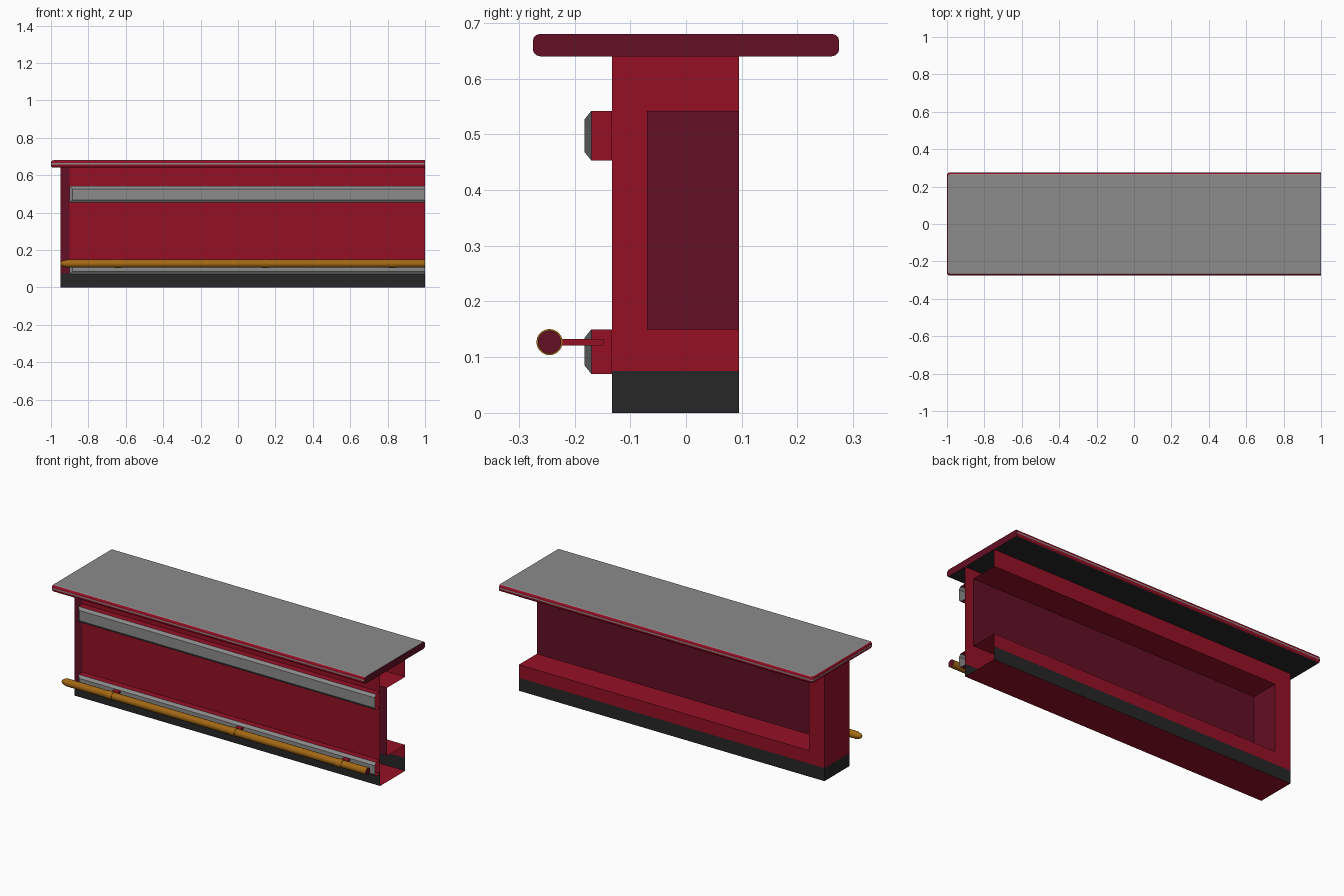
import bpy, bmesh, math
from mathutils import Matrix, Vector

if "Cube" in bpy.data.objects:
    bpy.data.objects.remove(bpy.data.objects["Cube"], do_unlink=True)


def material(name, r, g, b):
    m = bpy.data.materials.new(name)
    m.use_nodes = True
    m.diffuse_color = (r, g, b, 1)
    m.node_tree.nodes["Principled BSDF"].inputs["Base Color"].default_value = (r, g, b, 1)
    return m


MATS = [material("red paint", 0.30, 0.0052, 0.018),
        material("maroon paint", 0.125, 0.0048, 0.018),
        material("grey metal", 0.26, 0.26, 0.26),
        material("black base", 0.02, 0.02, 0.02),
        material("brass", 0.37, 0.14, 0.007)]
RED, MAROON, GREY, BLACK, BRASS = range(len(MATS))


def finish(name, bm, smooth=False):
    mesh = bpy.data.meshes.new(name)
    bm.to_mesh(mesh)
    bm.free()
    for m in MATS:
        mesh.materials.append(m)
    obj = bpy.data.objects.new(name, mesh)
    bpy.context.collection.objects.link(obj)
    if smooth:
        bpy.ops.object.select_all(action='DESELECT')
        obj.select_set(True)
        bpy.context.view_layer.objects.active = obj
        bpy.ops.object.shade_smooth_by_angle(angle=math.radians(40))
    return obj


def sweep(name, profile, mats, x0, x1, cap=None):
    """Run an open (y, z) profile along x; None skips a segment, cap closes the x0 end."""
    bm = bmesh.new()
    a = [bm.verts.new((x0, y, z)) for y, z in profile]
    b = [bm.verts.new((x1, y, z)) for y, z in profile]
    for i, m in enumerate(mats):
        if m is not None:
            bm.faces.new((a[i], a[i + 1], b[i + 1], b[i])).material_index = m
    if cap is not None:
        bm.faces.new(a[::-1]).material_index = cap
    return finish(name, bm)


def lathe(name, points, mat, cap=None, y=0.0, z=0.0, sides=20):
    """Turn (x, radius) points about the x axis."""
    bm = bmesh.new()
    verts = [bm.verts.new((x, 0, r)) for x, r in points]
    edges = [bm.edges.new(pair) for pair in zip(verts, verts[1:])]
    bmesh.ops.spin(bm, geom=verts + edges, cent=(0, 0, 0), axis=(1, 0, 0),
                   angle=math.tau, steps=sides, use_merge=True)
    bmesh.ops.remove_doubles(bm, verts=bm.verts[:], dist=0.0002)
    for f in bm.faces:
        f.material_index = mat
    if cap is not None:
        end = max(p[0] for p in points)
        rim = [e for e in bm.edges if e.is_boundary
               and all(abs(v.co.x - end) < 0.001 for v in e.verts)]
        for f in bmesh.ops.contextual_create(bm, geom=rim)["faces"]:
            f.material_index = cap
    bmesh.ops.recalc_face_normals(bm, faces=bm.faces[:])
    bmesh.ops.translate(bm, verts=bm.verts[:], vec=(0, y, z))
    return finish(name, bm, smooth=True)


def box(name, lo, hi, mat):
    lo, hi = Vector(lo), Vector(hi)
    bm = bmesh.new()
    bmesh.ops.create_cube(bm, size=1, matrix=Matrix.Translation((lo + hi) / 2)
                          @ Matrix.Diagonal((*(hi - lo), 1)))
    for f in bm.faces:
        f.material_index = mat
    return finish(name, bm)


FRONT, BACK, RECESS = -0.133, 0.095, -0.07
LEFT, RIGHT, RECESS_END = -0.95, 1.0, -0.85
BASE, TOP, LOW, HIGH = 0.075, 0.64, 0.15, 0.542

# Hollow body, open at the +x end
sweep("base_plinth", [(FRONT, BASE), (FRONT, 0), (BACK, 0), (BACK, BASE)],
      [BLACK, RED, BLACK], LEFT, RIGHT, BLACK)
sweep("end_wall", [(FRONT, TOP), (FRONT, BASE), (BACK, BASE), (BACK, TOP)],
      [MAROON, None, None], LEFT, -0.9, RED)
sweep("front_panel", [(FRONT, TOP), (FRONT, BASE)], [RED], -0.9, RIGHT)
sweep("back_post", [(BACK, BASE), (BACK, TOP)], [RED], LEFT, RECESS_END)
sweep("back_lower_panel", [(BACK, BASE), (BACK, LOW)], [RED], RECESS_END, RIGHT)
sweep("back_upper_panel", [(BACK, HIGH), (BACK, TOP)], [RED], RECESS_END, RIGHT)
sweep("back_recess", [(BACK, LOW), (RECESS, LOW), (RECESS, HIGH), (BACK, HIGH)],
      [RED, MAROON, RED], RECESS_END, RIGHT, MAROON)

# Front trims: red backing with a bevelled grey face
for label, z0, z1 in (("upper", 0.453, HIGH), ("lower", 0.07, LOW)):
    y0, y1, inset = -0.17, -0.182, 0.015
    sweep(label + "_trim_backing", [(FRONT, z1), (y0, z1), (y0, z0), (FRONT, z0)],
          [RED, None, RED], -0.9, RIGHT, RED)
    bm = bmesh.new()
    rings = []
    for y, d in ((y0, 0), (y1, inset)):
        rings.append([bm.verts.new(c) for c in (
            (RIGHT, y, z1 - d), (-0.9 + d, y, z1 - d),
            (-0.9 + d, y, z0 + d), (RIGHT, y, z0 + d))])
    outer, inner = rings
    bm.faces.new(inner)
    for i in range(3):
        bm.faces.new((outer[i], outer[i + 1], inner[i + 1], inner[i]))
    for f in bm.faces:
        f.material_index = GREY
    finish(label + "_trim_face", bm)

# Counter top with rounded edges, cut square at the +x end
bm = bmesh.new()
bmesh.ops.create_cube(bm, size=1, matrix=Matrix.Translation((0, 0, 0.66))
                      @ Matrix.Diagonal((2, 0.55, 0.04, 1)))
soft = [e for e in bm.edges if not all(v.co.x > 0.9 for v in e.verts)]
bmesh.ops.bevel(bm, geom=soft, offset=0.013, segments=3, profile=0.5, affect='EDGES')
for z in (0.657, 0.664):
    bmesh.ops.bisect_plane(bm, geom=bm.verts[:] + bm.edges[:] + bm.faces[:],
                           plane_co=(0, 0, z), plane_no=(0, 0, 1))
bm.normal_update()
for f in bm.faces:
    if f.normal.x > 0.9:
        f.material_index = MAROON
    elif f.normal.z > 0.95:
        f.material_index = GREY
    elif f.normal.z < -0.95:
        f.material_index = BLACK
    else:
        middle = 0.657 < f.calc_center_median().z < 0.664
        f.material_index = GREY if middle else RED
finish("counter_top", bm)

# Foot rail with collars and wall arms
RAIL_Y, RAIL_Z, R = -0.245, 0.127, 0.021
lathe("foot_rail", [(-0.95, 0), (-0.947, 0.009), (-0.938, 0.015), (-0.915, R), (RIGHT, R)],
      BRASS, MAROON, RAIL_Y, RAIL_Z)
for i, x in enumerate((-0.64, 0.145, 0.825)):
    w, rim = 0.018, 0.0235
    lathe(f"rail_collar_{i + 1}", [(x - w, R - 0.002), (x - w, rim), (x + w, rim), (x + w, R - 0.002)],
          BRASS, None, RAIL_Y, RAIL_Z)
    box(f"rail_arm_{i + 1}", (x - w, -0.228, RAIL_Z - 0.006), (x + w, -0.148, RAIL_Z + 0.006), RED)
